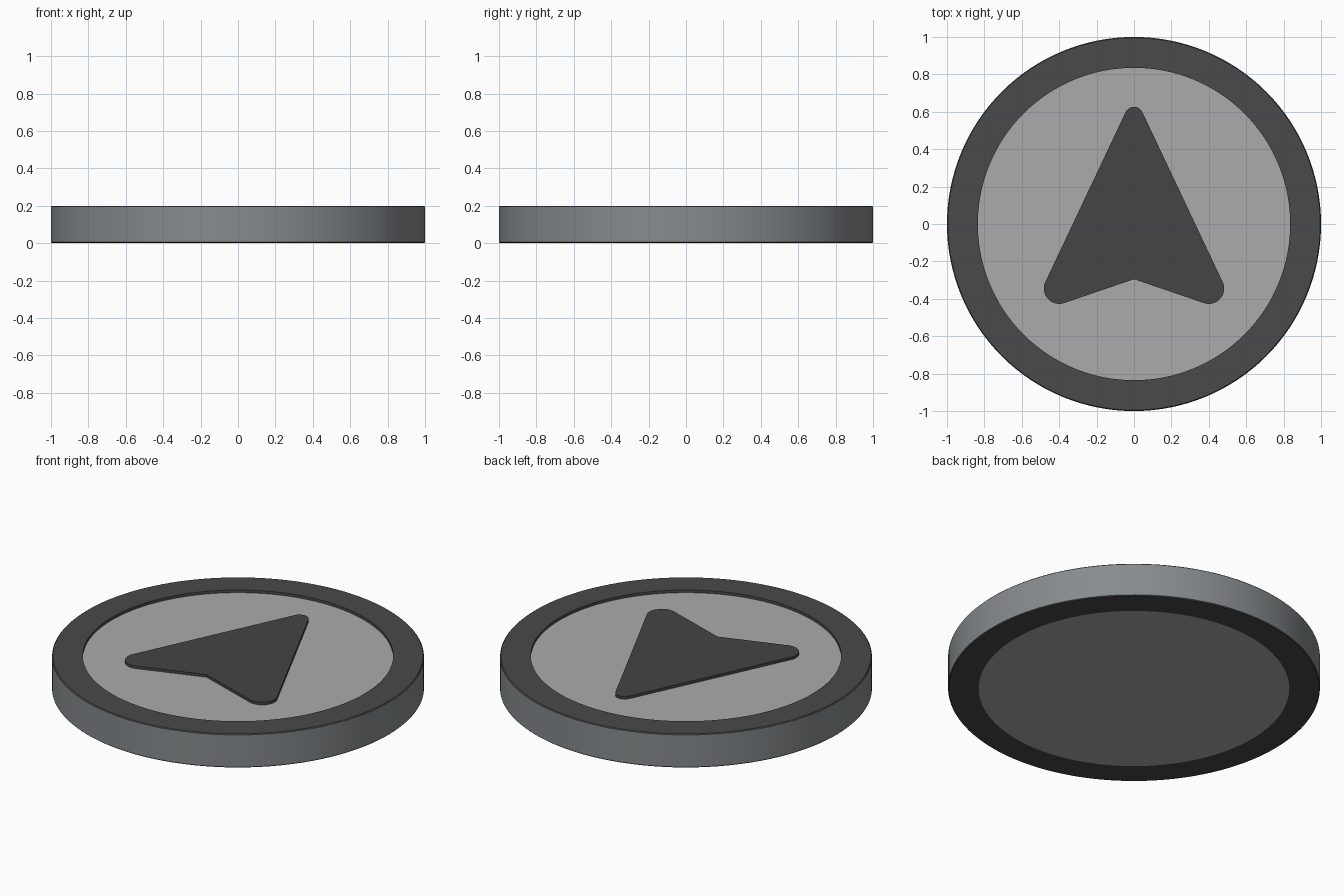
import bpy, bmesh
from math import sin, cos, pi, radians

if "Cube" in bpy.data.objects:
    bpy.data.objects.remove(bpy.data.objects["Cube"])

SEG = 128
RIM_TOP, FACE_TOP = 0.2, 0.184
INNER = 0.835


def material(name, rgb):
    m = bpy.data.materials.new(name)
    m.diffuse_color = (*rgb, 1)
    m.use_nodes = True
    m.node_tree.nodes["Principled BSDF"].inputs["Base Color"].default_value = m.diffuse_color
    return m


def finish(bm, name, mats):
    bmesh.ops.recalc_face_normals(bm, faces=bm.faces)
    mesh = bpy.data.meshes.new(name)
    bm.to_mesh(mesh)
    bm.free()
    for m in mats:
        mesh.materials.append(m)
    ob = bpy.data.objects.new(name, mesh)
    bpy.context.collection.objects.link(ob)
    bpy.ops.object.select_all(action='DESELECT')
    ob.select_set(True)
    bpy.context.view_layer.objects.active = ob
    bpy.ops.object.shade_smooth_by_angle(angle=radians(25))
    return ob


def prism(name, points, z0, z1, mat):
    """Solid with the given outline between two heights."""
    bm = bmesh.new()
    base = bm.faces.new([bm.verts.new((x, y, z0)) for x, y in points])
    top = bmesh.ops.extrude_face_region(bm, geom=[base], use_keep_orig=True)
    verts = [g for g in top["geom"] if isinstance(g, bmesh.types.BMVert)]
    bmesh.ops.translate(bm, verts=verts, vec=(0, 0, z1 - z0))
    return finish(bm, name, [mat])


def arc(cx, cy, r, a0, a1, n=12):
    angles = [radians(a0 + (a1 - a0) * i / n) for i in range(n + 1)]
    return [(cx + r * cos(a), cy + r * sin(a)) for a in angles]


dark = material("dark_grey", (0.067, 0.067, 0.067))
steel = material("side_grey", (0.24, 0.26, 0.27))
light = material("light_grey", (0.41, 0.41, 0.41))
arrow_grey = material("arrow_grey", (0.058, 0.058, 0.058))

# Outer rim: lathed band with finely eased outer edges
b = 0.005
profile = [(INNER, 0), (1 - b, 0), (1, b), (1, RIM_TOP - b), (1 - b, RIM_TOP), (INNER, RIM_TOP)]
bm = bmesh.new()
rings = [[bm.verts.new((r * cos(2 * pi * i / SEG), r * sin(2 * pi * i / SEG), z))
          for r, z in profile] for i in range(SEG)]
for i in range(SEG):
    p, q = rings[i], rings[(i + 1) % SEG]
    for j in range(len(profile)):
        k = (j + 1) % len(profile)
        f = bm.faces.new((p[j], q[j], q[k], p[k]))
        f.material_index = 1 if j == 2 else 0
finish(bm, "rim", [dark, steel])

# Recessed face plate, flush with the underside
circle = arc(0, 0, INNER, 0, 360, SEG)[:-1]
prism("face_plate", circle, 0, FACE_TOP, light)

# Arrow with rounded corners and a notched tail, mirrored from its right half
right = arc(0, 0.576, 0.05, 90, 25) + arc(0.4, -0.345, 0.082, 25, -108.5, 20)
left = [(-x, y) for x, y in reversed(right[1:])]
prism("arrow", right + [(0, -0.295)] + left, FACE_TOP, RIM_TOP, arrow_grey)
